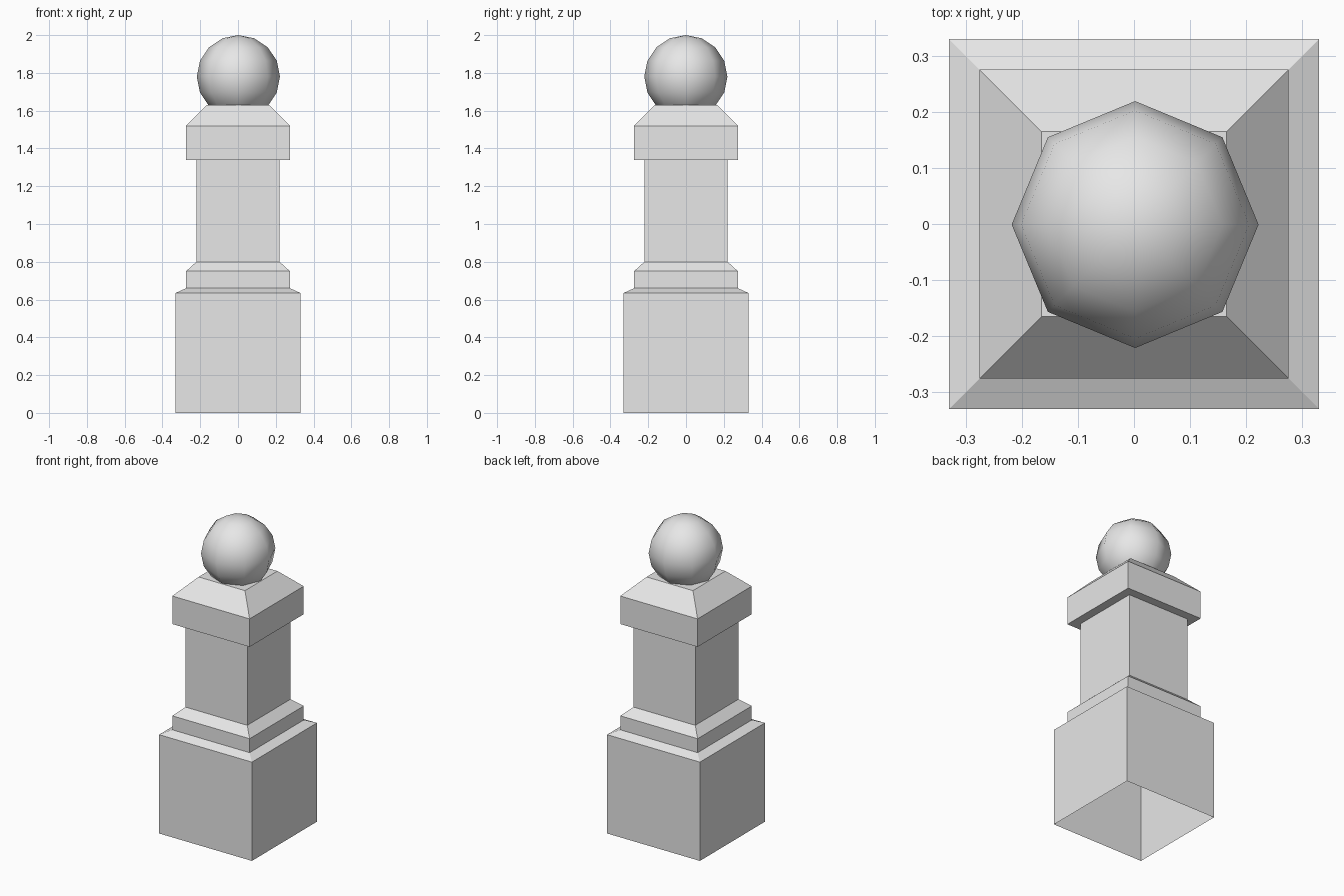
import bpy
import bmesh

default_cube = bpy.data.objects.get("Cube")
if default_cube:
    bpy.data.objects.remove(default_cube, do_unlink=True)

# One pale stone colour for the whole post
stone = bpy.data.materials.new("pale_stone")
stone.use_nodes = True
stone.diffuse_color = (0.8, 0.8, 0.8, 1)
stone.node_tree.nodes["Principled BSDF"].inputs["Base Color"].default_value = (0.8, 0.8, 0.8, 1)


def add_object(name, bm):
    mesh = bpy.data.meshes.new(name)
    bm.to_mesh(mesh)
    bm.free()
    mesh.materials.append(stone)
    obj = bpy.data.objects.new(name, mesh)
    bpy.context.collection.objects.link(obj)
    return obj


def square_loft(name, profile, close_top=False):
    """Skin square sections given as (half width, height), bottom to top."""
    bm = bmesh.new()
    rings = [[bm.verts.new((sx * h, sy * h, z))
              for sx, sy in ((-1, -1), (1, -1), (1, 1), (-1, 1))]
             for h, z in profile]
    for low, high in zip(rings, rings[1:]):
        for i in range(4):
            j = (i + 1) % 4
            bm.faces.new((low[i], low[j], high[j], high[i]))
    if close_top:
        bm.faces.new(rings[-1])
    return add_object(name, bm)


# Hollow base block, open underneath, with its sloping ledge
square_loft("base_block", [(0.33, 0), (0.33, 0.635), (0.275, 0.66)])

# Moulding that tapers into the shaft
square_loft("plinth_moulding", [(0.275, 0.66), (0.275, 0.75), (0.22, 0.80)])

# Square shaft
square_loft("shaft", [(0.22, 0.80), (0.22, 1.34)])

# Overhanging cap with chamfered top
square_loft("cap", [(0.22, 1.34), (0.275, 1.34), (0.275, 1.52), (0.165, 1.63)],
            close_top=True)

# Eight-sided ball finial, smooth shaded and sunk into the cap
ball = bmesh.new()
bmesh.ops.create_uvsphere(ball, u_segments=8, v_segments=8, radius=0.22)
for face in ball.faces:
    face.smooth = True
finial = add_object("ball_finial", ball)
finial.location = (0.002, -0.001, 1.78)
